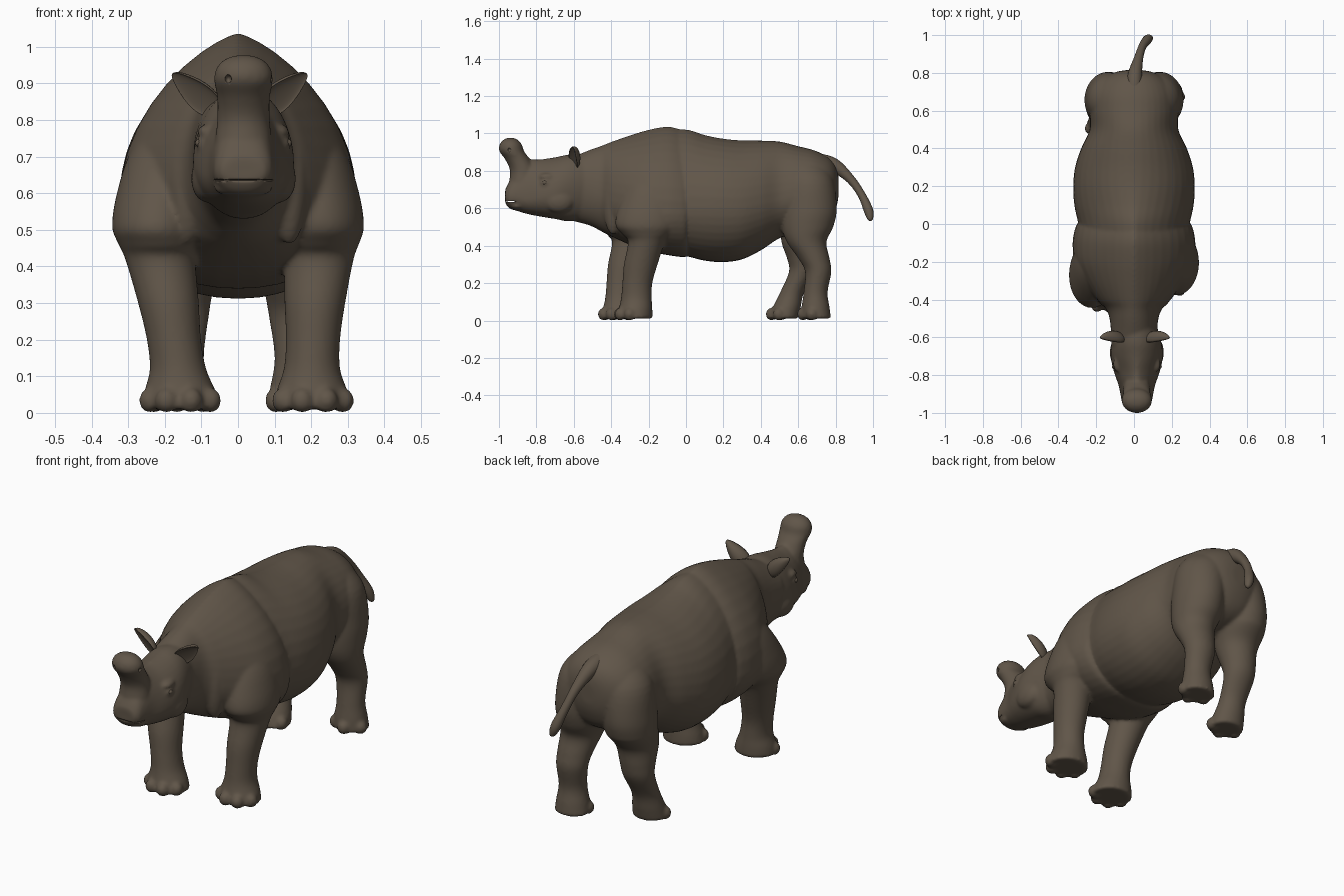
import bpy, bmesh, math
from mathutils import Vector, Matrix

cube = bpy.data.objects.get("Cube")
if cube:
    bpy.data.objects.remove(cube, do_unlink=True)

# One hide colour for the whole animal
hide = bpy.data.materials.new("dark brown hide")
hide.use_nodes = True
colour = (0.118, 0.092, 0.066, 1)
hide.diffuse_color = colour
hide.node_tree.nodes["Principled BSDF"].inputs["Base Color"].default_value = colour


def finish(name, bm):
    """Turn a bmesh into a smooth object with the hide colour."""
    bmesh.ops.recalc_face_normals(bm, faces=bm.faces)
    mesh = bpy.data.meshes.new(name)
    bm.to_mesh(mesh)
    bm.free()
    mesh.materials.append(hide)
    mesh.shade_smooth()
    obj = bpy.data.objects.new(name, mesh)
    bpy.context.collection.objects.link(obj)
    return obj


def spline(rows, steps=5):
    """Catmull-Rom interpolation of rows of numbers."""
    rows = [rows[0], *rows, rows[-1]]
    result = []
    for a, b, c, d in zip(rows, rows[1:], rows[2:], rows[3:]):
        for i in range(steps):
            t = i / steps
            result.append([q + t / 2 * (r - p + t * (2 * p - 5 * q + 4 * r - s + t * (3 * (q - r) + s - p)))
                           for p, q, r, s in zip(a, b, c, d)])
    return result + [rows[-1]]


def loft(name, rings):
    """Skin closed rings of points and cap both ends."""
    bm = bmesh.new()
    rings = [[bm.verts.new(p) for p in ring] for ring in rings]
    for a, b in zip(rings, rings[1:]):
        for i in range(len(a)):
            bm.faces.new((a[i - 1], a[i], b[i], b[i - 1]))
    bm.faces.new(rings[0])
    bm.faces.new(rings[-1])
    return finish(name, bm)


ANGLES = [math.tau * i / 40 for i in range(40)]


def trunk(name, rows, x=0):
    """Rows: y, bottom, top, half width, height of widest point, peakedness."""
    rings = []
    for y, low, high, w, mid, peak in spline(rows):
        ring = []
        for a in ANGLES:
            s, c = math.sin(a), math.cos(a)
            power = peak if s > 0 else 0.9
            ring.append((x + w * math.copysign(abs(c) ** power, c), y,
                         mid + s * (high - mid if s > 0 else mid - low)))
        rings.append(ring)
    return loft(name, rings)


def column(name, rows, place=lambda p: p):
    """Rows: z, x, y, x radius, y radius."""
    return loft(name, [[place(Vector((x + rx * math.cos(a), y + ry * math.sin(a), z))) for a in ANGLES]
                       for z, x, y, rx, ry in spline(rows)])


def ball(name, centre, size, turn=0):
    bm = bmesh.new()
    bmesh.ops.create_uvsphere(bm, u_segments=24, v_segments=16, radius=1)
    bm.transform(Matrix.Translation(centre) @ Matrix.Rotation(turn, 4, "Z") @ Matrix.Diagonal((*size, 1)))
    return finish(name, bm)


HEAD_X = 0.015
parts = []

# Forequarters and neck, stepping down to the barrel in a skin fold on the flanks
parts.append(trunk("forequarters", [
    (-.64, .54, .86, .12, .72, 1), (-.52, .51, .91, .126, .7, 1), (-.45, .475, .935, .148, .66, 1.1),
    (-.4, .45, .955, .195, .64, 1.2),
    (-.3, .405, .99, .265, .61, 1.35), (-.2, .37, 1.02, .315, .58, 1.45), (-.1, .35, 1.037, .325, .57, 1.5),
    (-.03, .34, 1.02, .314, .57, 1.55), (0, .34, .985, .302, .57, 1.6)]))

# Barrel and rounded rump
parts.append(trunk("barrel", [
    (-.15, .38, 1.02, .27, .6, 1.5), (0, .345, 1.022, .295, .6, 1.45), (.1, .32, .992, .316, .6, 1.3),
    (.2, .312, .972, .322, .6, 1.15), (.3, .327, .963, .312, .6, 1.1), (.4, .375, .962, .28, .62, 1.05),
    (.5, .44, .957, .235, .64, 1), (.6, .47, .932, .235, .67, 1), (.68, .485, .912, .225, .69, 1),
    (.74, .51, .885, .195, .7, 1), (.78, .55, .855, .15, .71, 1), (.805, .61, .815, .095, .71, 1),
    (.815, .66, .77, .04, .71, 1)]))

# Head and the tall blunt horn on the snout
parts.append(trunk("head", [
    (-.52, .55, .88, .1, .72, 1), (-.62, .53, .887, .128, .71, 1), (-.7, .543, .873, .138, .68, 1.15),
    (-.78, .556, .862, .122, .66, 1.4), (-.85, .57, .858, .098, .65, 1.3), (-.9, .585, .8, .087, .66, 1),
    (-.945, .6, .74, .078, .66, .8), (-.967, .63, .7, .058, .66, .8)], HEAD_X))
parts.append(column("horn", [
    (.62, HEAD_X, -.88, .06, .05), (.72, HEAD_X, -.88, .077, .066), (.8, HEAD_X, -.873, .072, .068),
    (.86, HEAD_X, -.9, .072, .066), (.905, HEAD_X, -.932, .08, .066), (.94, HEAD_X, -.937, .075, .06),
    (.965, HEAD_X, -.938, .053, .04), (.977, HEAD_X, -.938, .02, .016)]))

# Legs are drawn for the left; the right ones are mirrored and moved to their own step
FRONT = [(.84, .12, -.16, .08, .09), (.72, .185, -.18, .105, .14), (.6, .213, -.195, .118, .168),
         (.51, .223, -.205, .121, .172), (.46, .22, -.205, .11, .135), (.42, .22, -.21, .096, .1),
         (.3, .21, -.242, .083, .09), (.2, .205, -.26, .074, .08), (.12, .202, -.265, .077, .082),
         (.06, .202, -.27, .097, .09), (.01, .202, -.275, .108, .096)]
HIND = [(.87, .07, .63, .07, .08), (.76, .11, .655, .125, .13), (.6, .135, .66, .125, .146),
        (.5, .14, .65, .12, .137), (.42, .15, .645, .103, .106), (.33, .16, .685, .088, .083),
        (.26, .165, .707, .08, .07), (.15, .17, .693, .07, .064), (.07, .17, .693, .082, .075),
        (.01, .17, .695, .09, .08)]


def stepped(dx, dy, top, fade):
    """Mirror to the right, moving the foot by dx, dy and fading out towards the top."""
    def place(p):
        swing = max(0, min(1, (top - p.z) / fade))
        splay = max(0, 1 - 2 * p.z)
        return Vector((dx * splay - p.x, p.y + dy * swing, p.z))
    return place


def same(p):
    return p


for leg, rows, toes, strides in (
        ("front", FRONT, 4, (same, stepped(.05, -.085, .75, .3))),
        ("hind", HIND, 3, (same, stepped(.01, -.18, .5, .5)))):
    for side, place in zip(("left", "right"), strides):
        parts.append(column(f"{leg}_{side}_leg", rows, place))
        _, x, y, rx, ry = rows[-1]
        # Toes fan around the front of the foot
        for i in range(toes):
            a = math.pi * (1.15 + 0.75 * i / (toes - 1))
            spot = place(Vector((x + 0.82 * rx * math.cos(a), y + 0.88 * ry * math.sin(a), 0.034)))
            parts.append(ball(f"{leg}_{side}_toe", spot, (.031, .031, .034)))

# Facial lumps: eyes, brows, cheeks and lips
for side in (-1, 1):
    parts.append(ball("brow", (HEAD_X + side * .1, -.74, .768), (.025, .045, .02)))
    parts.append(ball("eyelid", (HEAD_X + side * .113, -.75, .735), (.018, .028, .016)))
    parts.append(ball("cheek", (HEAD_X + side * .1, -.68, .64), (.043, .08, .065)))
    # Loose neck fold ahead of the shoulder
    parts.append(ball("neck_fold", (side * .14, -.39, .63), (.05, .055, .17), side * -.5))
parts.append(ball("lower_lip", (HEAD_X, -.9, .612), (.08, .05, .022)))
parts.append(ball("upper_lip", (HEAD_X, -.912, .662), (.085, .052, .028)))

# Fuse the masses into one skin
bpy.ops.object.select_all(action="DESELECT")
for part in parts:
    part.select_set(True)
body = parts[0]
bpy.context.view_layer.objects.active = body
bpy.ops.object.join()
body.name = "body"
remesh = body.modifiers.new("skin", "REMESH")
remesh.mode = "VOXEL"
remesh.voxel_size = 0.009
remesh.use_smooth_shade = True
relax = body.modifiers.new("relax", "SMOOTH")
relax.factor = 0.5
relax.iterations = 5

# Carve the mouth and nostrils
for name, centre, size in (
        ("mouth", (HEAD_X, -.93, .636), (.09, .04, .004)),
        ("nostril_right", (HEAD_X - .042, -.992, .912), (.009, .02, .012)),
        ("nostril_left", (HEAD_X + .083, -.945, .912), (.013, .009, .012))):
    cutter = ball(name + "_cutter", centre, size)
    cutter.hide_render = True
    cutter.hide_viewport = True
    cut = body.modifiers.new(name, "BOOLEAN")
    cut.operation = "DIFFERENCE"
    cut.solver = "EXACT"
    cut.object = cutter

# Cupped, pointed ears
for side, label in ((-1, "right"), (1, "left")):
    bm = bmesh.new()
    bmesh.ops.create_uvsphere(bm, u_segments=24, v_segments=16, radius=1)
    for v in bm.verts:
        t = v.co.z
        v.co.x *= .04 * (1 - .4 * t)
        v.co.y *= .04 if v.co.y > 0 else -.008
        v.co.z = .082 * t
    bm.transform(Matrix.Translation((HEAD_X * .3 + side * .122, -.605, .873))
                 @ Matrix.Rotation(side * .86, 4, "Y") @ Matrix.Rotation(side * .55, 4, "Z"))
    finish(f"{label}_ear", bm)

# Eyes
for side, label in ((-1, "right"), (1, "left")):
    ball(f"{label}_eye", (HEAD_X + side * .121, -.755, .737), (.011, .013, .011))

# Tail swinging out to the left, thicker at the root and the tuft
path = spline([(0, .7, .85, .045), (.005, .79, .83, .038), (.025, .88, .755, .024), (.045, .94, .67, .021),
               (.07, .975, .59, .025), (.085, .985, .545, .016), (.088, .987, .532, .004)])
rings = []
for i, (x, y, z, r) in enumerate(path):
    ahead, behind = path[min(i + 1, len(path) - 1)], path[max(i - 1, 0)]
    turn = (Vector(ahead[:3]) - Vector(behind[:3])).to_track_quat("Z", "X")
    rings.append([Vector((x, y, z)) + turn @ Vector((r * math.cos(a), r * math.sin(a), 0)) for a in ANGLES[::2]])
loft("tail", rings)
